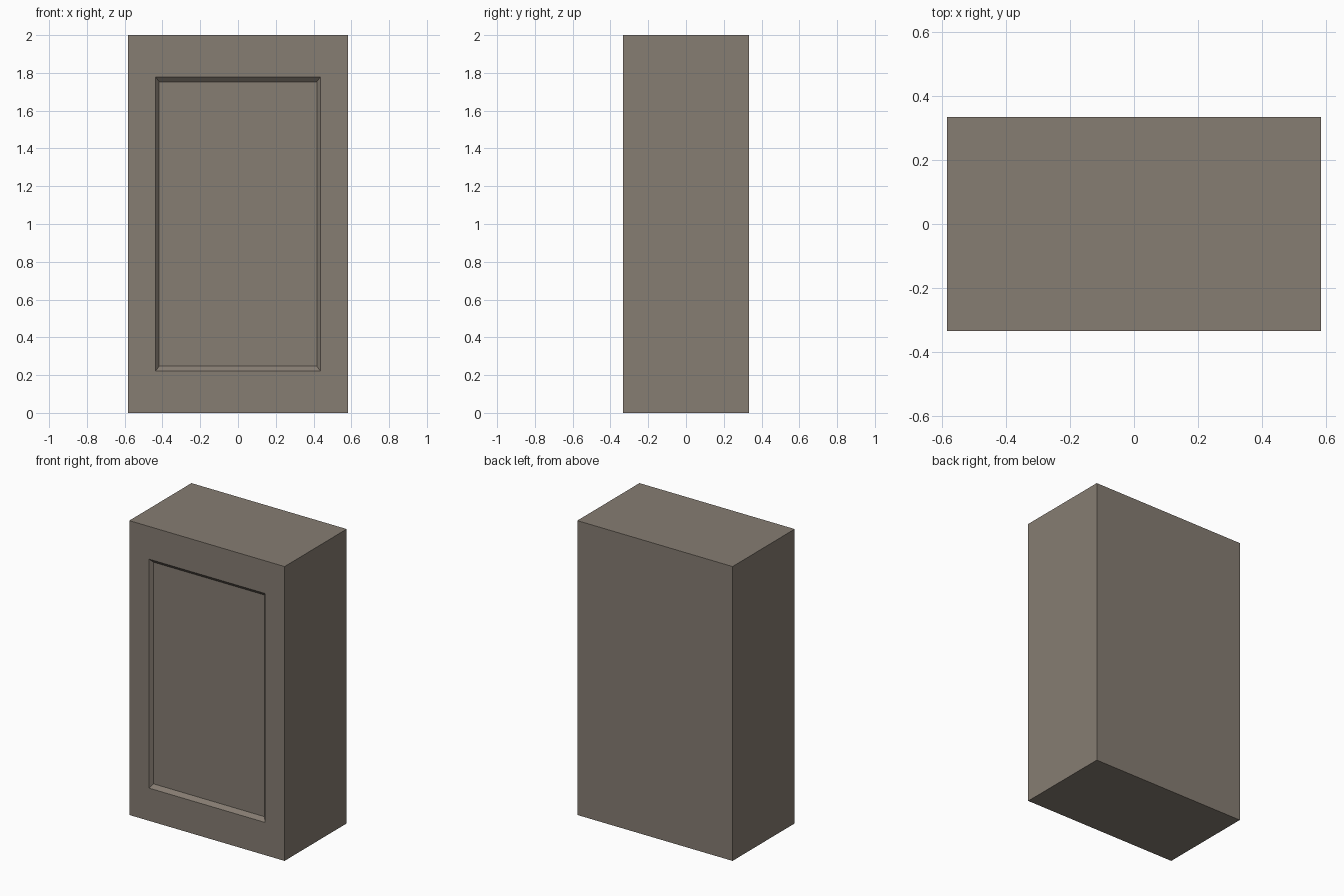
import bpy, bmesh
from mathutils import Matrix

if "Cube" in bpy.data.objects:
    bpy.data.objects.remove(bpy.data.objects["Cube"])

W, D, H = 1.167, 0.667, 2.0

bm = bmesh.new()
bmesh.ops.create_cube(bm, size=1.0, matrix=Matrix.Translation((0, 0, H / 2)) @ Matrix.Diagonal((W, D, H, 1)))
bm.normal_update()
front = min(bm.faces, key=lambda f: f.calc_center_median().y)


def inset_to(face, half_x, half_z, y):
    """Inset a face and place its corners on a given rectangle."""
    bmesh.ops.inset_region(bm, faces=[face], thickness=0.01)
    for v in face.verts:
        v.co.x = half_x if v.co.x > 0 else -half_x
        v.co.z = H / 2 + (half_z if v.co.z > H / 2 else -half_z)
        v.co.y = y


# Flat border, then bevelled step down to the recessed panel
inset_to(front, 0.436, 0.778, -D / 2)
inset_to(front, 0.417, 0.753, -D / 2 + 0.023)

mesh = bpy.data.meshes.new("cabinet_block")
bm.to_mesh(mesh)
bm.free()
block = bpy.data.objects.new("cabinet_block", mesh)
bpy.context.collection.objects.link(block)

# Warm grey-brown surface
mat = bpy.data.materials.new("warm_grey")
mat.diffuse_color = (0.24, 0.205, 0.17, 1)
mat.use_nodes = True
mat.node_tree.nodes["Principled BSDF"].inputs["Base Color"].default_value = mat.diffuse_color
mesh.materials.append(mat)
